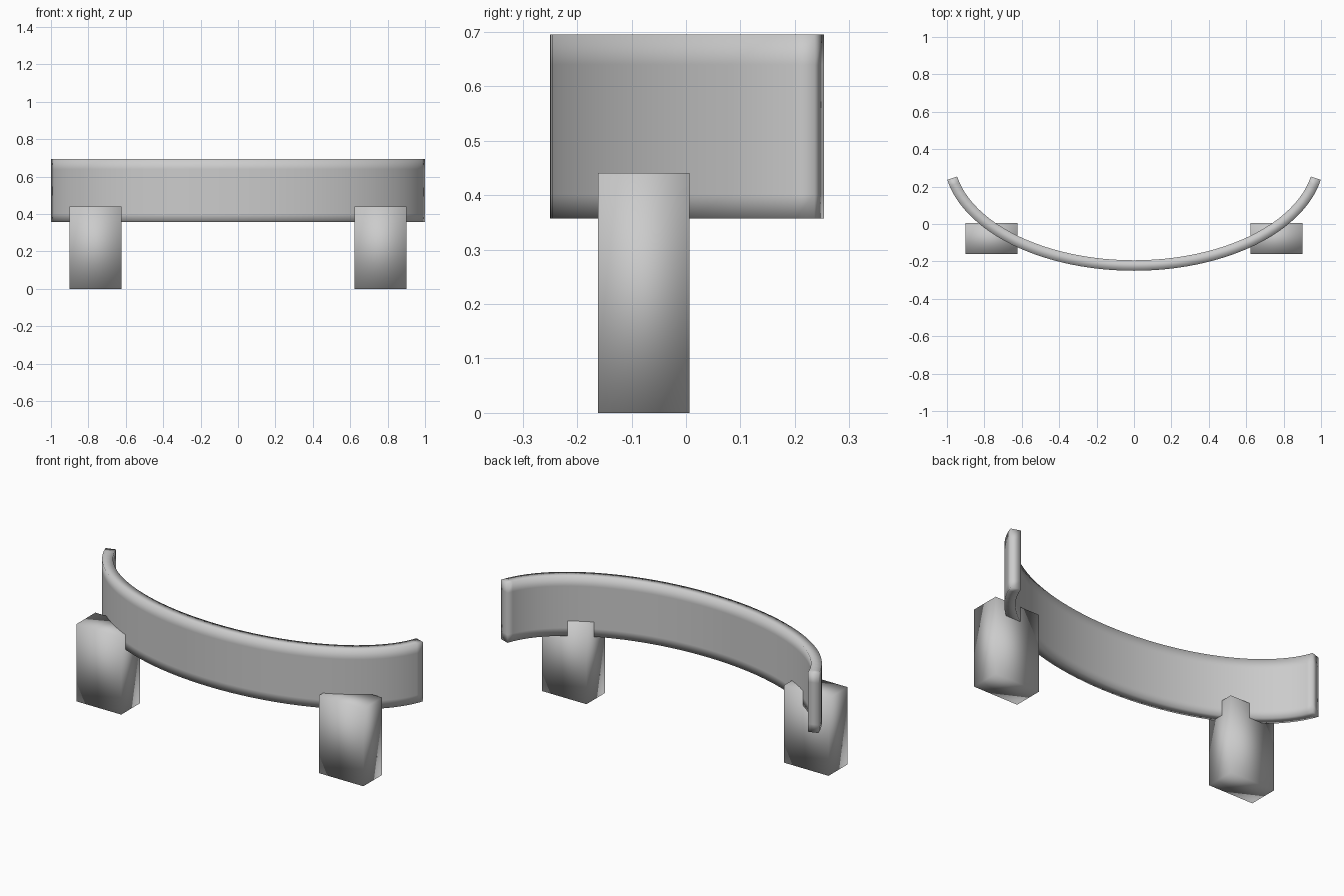
import bpy, bmesh, math

if "Cube" in bpy.data.objects:
    bpy.data.objects.remove(bpy.data.objects["Cube"])

grey = bpy.data.materials.new("plain grey")
grey.diffuse_color = (0.6, 0.6, 0.6, 1)
grey.use_nodes = True
grey.node_tree.nodes["Principled BSDF"].inputs["Base Color"].default_value = grey.diffuse_color


def finish(name, bm):
    bmesh.ops.recalc_face_normals(bm, faces=bm.faces[:])
    mesh = bpy.data.meshes.new(name)
    bm.to_mesh(mesh)
    bm.free()
    for p in mesh.polygons:
        p.use_smooth = True
    mesh.materials.append(grey)
    obj = bpy.data.objects.new(name, mesh)
    bpy.context.collection.objects.link(obj)
    return obj


# curved band: rectangular section swept along an elliptical arc
A, B, CY = 0.99, 0.576, 0.354
T_END = math.asin(0.972 / A)
HALF = 0.028
Z0, Z1 = 0.357, 0.695
SEGMENTS = 48
levels = [Z0, Z0 + 0.045, Z1 - 0.055, Z1]
section = [(HALF, z) for z in levels] + [(-HALF, z) for z in reversed(levels)]

# a support ring close to each end keeps the smooth shading tight
angles = [-T_END + 2 * T_END * i / SEGMENTS for i in range(SEGMENTS + 1)]

bm = bmesh.new()
rings = []
for t in angles:
    x, y = A * math.sin(t), CY - B * math.cos(t)
    nx, ny = B * math.sin(t), -A * math.cos(t)
    length = math.hypot(nx, ny)
    rings.append([bm.verts.new((x + nx / length * o, y + ny / length * o, z))
                  for o, z in section])
n = len(section)
for r0, r1 in zip(rings, rings[1:]):
    for i in range(n):
        j = (i + 1) % n
        bm.faces.new((r0[i], r0[j], r1[j], r1[i]))
for ring in (rings[0], rings[-1]):
    for i in range(3):
        bm.faces.new((ring[i], ring[i + 1], ring[n - 2 - i], ring[n - 1 - i]))
finish("curved_band", bm)

# two block legs, mirrored left and right
for side, label in ((-1, "left"), (1, "right")):
    bm = bmesh.new()
    bmesh.ops.create_cube(bm, size=1)
    for v in bm.verts:
        v.co = (side * 0.762 + v.co.x * 0.28,
                -0.0775 + v.co.y * 0.168,
                0.2205 + v.co.z * 0.441)
    finish(label + "_leg", bm)
